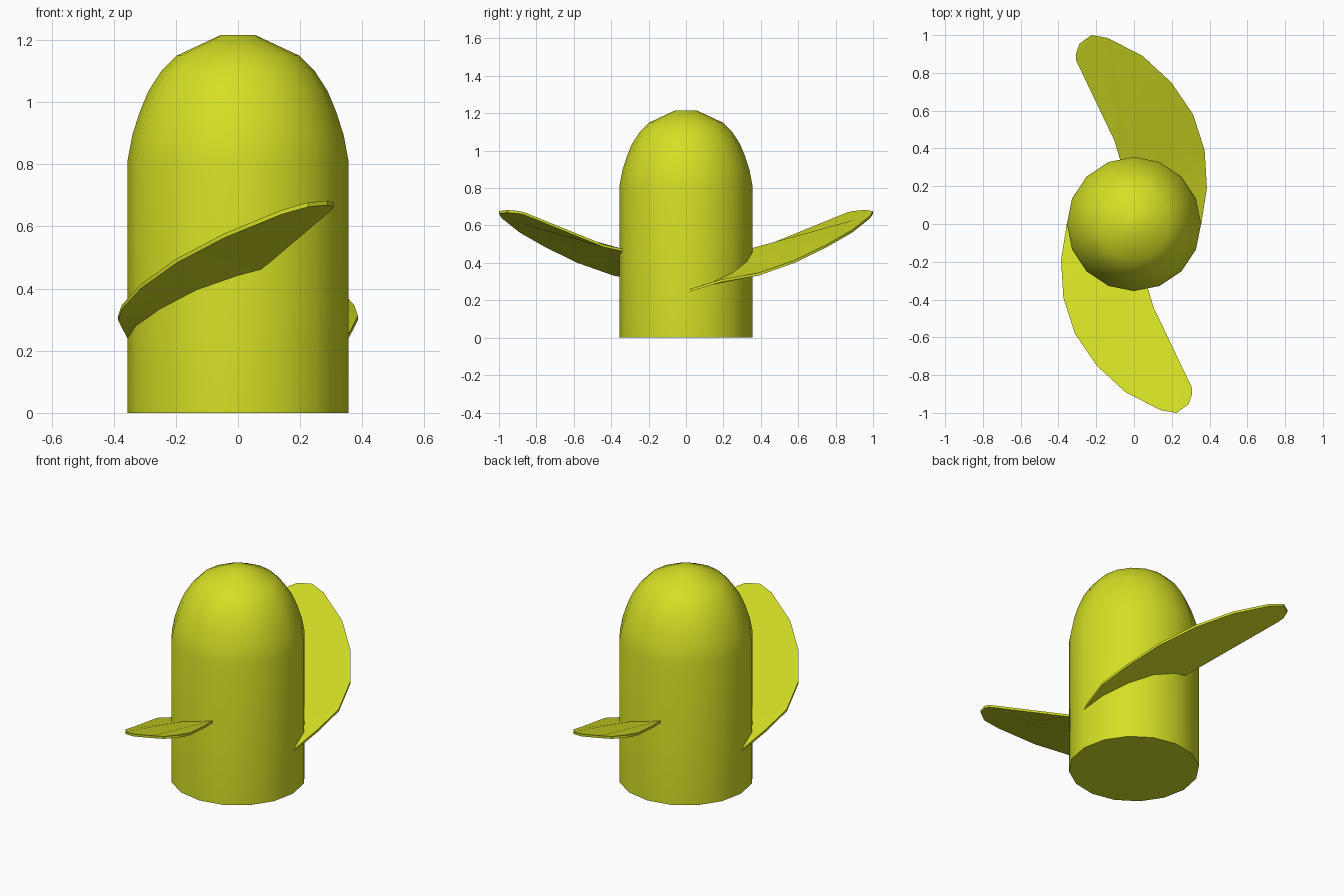
import bpy, bmesh, math

if "Cube" in bpy.data.objects:
    bpy.data.objects.remove(bpy.data.objects["Cube"])

yellow = bpy.data.materials.new("lime_yellow")
yellow.diffuse_color = (0.66, 0.74, 0.018, 1)
yellow.use_nodes = True
yellow.node_tree.nodes["Principled BSDF"].inputs["Base Color"].default_value = yellow.diffuse_color


def finish(bm, name, angle):
    bmesh.ops.recalc_face_normals(bm, faces=bm.faces)
    mesh = bpy.data.meshes.new(name)
    bm.to_mesh(mesh)
    bm.free()
    mesh.materials.append(yellow)
    obj = bpy.data.objects.new(name, mesh)
    bpy.context.collection.objects.link(obj)
    bpy.ops.object.select_all(action='DESELECT')
    obj.select_set(True)
    bpy.context.view_layer.objects.active = obj
    bpy.ops.object.shade_smooth_by_angle(angle=math.radians(angle))
    return obj


# Hub: 16-sided turned profile (radius, height) with a domed nose
SIDES = 16
profile = [(0.355, 0), (0.355, 0.815), (0.34, 0.895), (0.316, 0.97), (0.288, 1.037),
           (0.247, 1.1), (0.197, 1.15), (0.056, 1.216)]
bm = bmesh.new()
rings = [[bm.verts.new((r * math.cos(2 * math.pi * i / SIDES),
                        r * math.sin(2 * math.pi * i / SIDES), z))
          for i in range(SIDES)] for r, z in profile]
for low, high in zip(rings, rings[1:]):
    for i in range(SIDES):
        j = (i + 1) % SIDES
        bm.faces.new((low[i], low[j], high[j], high[i]))
bm.faces.new(rings[0][::-1])
bm.faces.new(rings[-1])
finish(bm, "hub", 40)

# Blade underside: inner (root and trailing) edge paired with outer (leading) edge
THICK = 0.014
start = (-0.356, 0, 0.24)
inner = [(-0.322, -0.136, 0.282), (-0.243, -0.243, 0.335), (-0.128, -0.318, 0.395),
         (0, -0.345, 0.44), (0.072, -0.335, 0.46), (0.103, -0.44, 0.484),
         (0.306, -0.865, 0.657), (0.308, -0.9, 0.664)]
outer = [(-0.386, -0.19, 0.298), (-0.374, -0.39, 0.333), (-0.313, -0.58, 0.4),
         (-0.197, -0.75, 0.483), (-0.045, -0.89, 0.563), (0.14, -0.985, 0.639),
         (0.225, -1.0, 0.663), (0.288, -0.955, 0.669)]


def blade(name, turn):
    bm = bmesh.new()

    def vert(p):
        return bm.verts.new((p[0] * turn, p[1] * turn, p[2]))

    first = vert(start)
    a = [vert(p) for p in inner]
    b = [vert(p) for p in outer]
    bm.faces.new((first, a[0], b[0]))
    for i in range(len(a) - 1):
        bm.faces.new((a[i], a[i + 1], b[i + 1], b[i]))
    # Thicken upward into a solid, keeping the underside
    under = bm.faces[:]
    result = bmesh.ops.extrude_face_region(bm, geom=under, use_keep_orig=True)
    top = [v for v in result["geom"] if isinstance(v, bmesh.types.BMVert)]
    bmesh.ops.translate(bm, verts=top, vec=(0, 0, THICK))
    return finish(bm, name, 30)


# Two blades, half a turn apart
blade("front_blade", 1)
blade("back_blade", -1)
